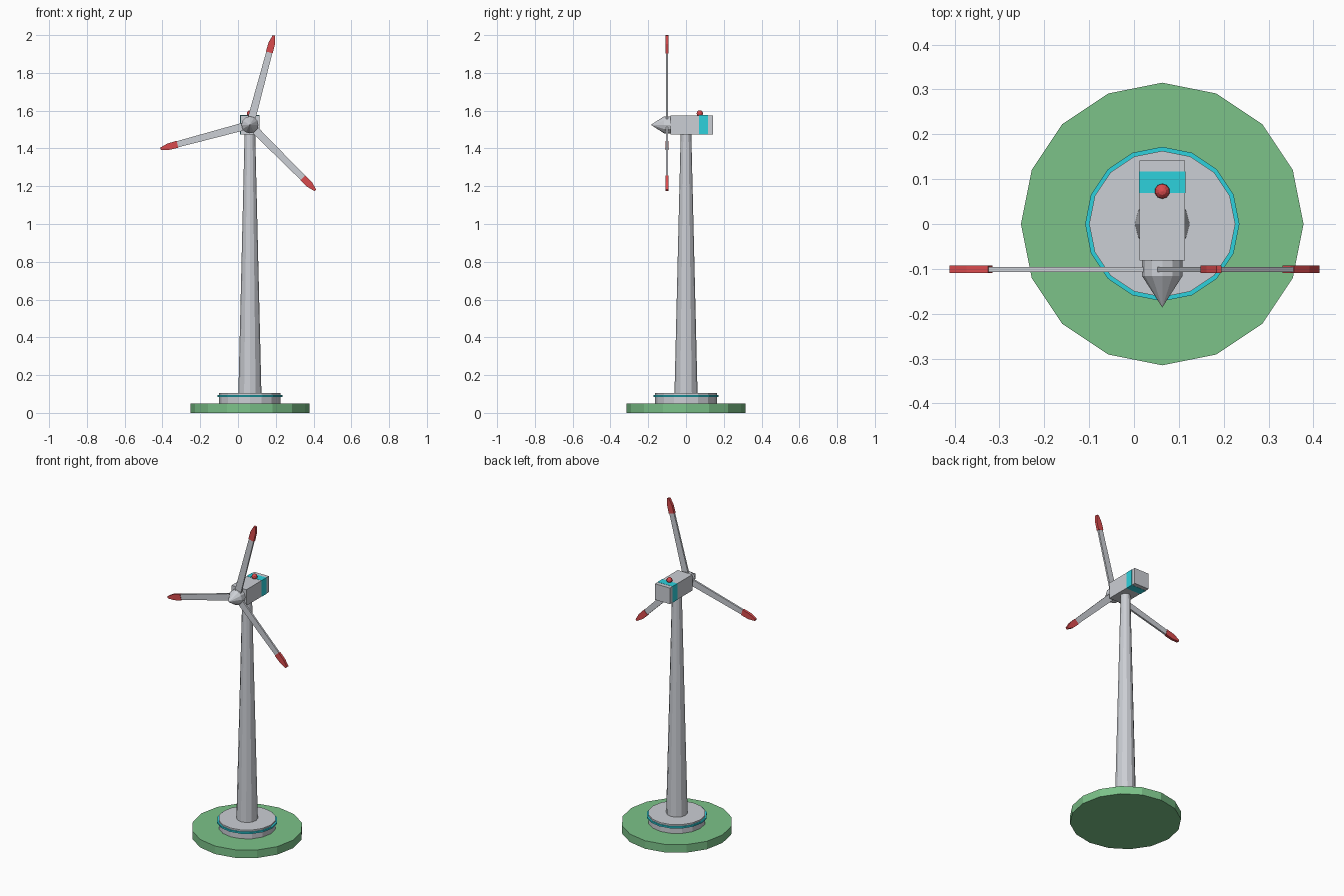
import bpy, bmesh, math
from mathutils import Matrix, Vector

cube = bpy.data.objects.get("Cube")
if cube:
    bpy.data.objects.remove(cube, do_unlink=True)


def material(name, rgb):
    m = bpy.data.materials.new(name)
    m.use_nodes = True
    m.diffuse_color = (*rgb, 1)
    m.node_tree.nodes["Principled BSDF"].inputs["Base Color"].default_value = (*rgb, 1)
    return m


GREY = material("light grey", (0.60, 0.62, 0.66))
GREEN = material("grass green", (0.20, 0.54, 0.25))
TEAL = material("teal", (0.026, 0.64, 0.72))
RED = material("warning red", (0.70, 0.07, 0.075))

AXIS_X = 0.063                            # tower axis
HUB = Vector((AXIS_X, -0.101, 1.525))     # rotor centre


def finish(name, bm, mat):
    bmesh.ops.recalc_face_normals(bm, faces=bm.faces)
    mesh = bpy.data.meshes.new(name)
    bm.to_mesh(mesh)
    bm.free()
    mesh.materials.append(mat)
    obj = bpy.data.objects.new(name, mesh)
    bpy.context.collection.objects.link(obj)
    return obj


def frustum(name, mat, sides, r1, r2, start, end):
    """Flat-sided cone or cylinder running from start to end."""
    start, end = Vector(start), Vector(end)
    bm = bmesh.new()
    bmesh.ops.create_cone(bm, cap_ends=True, segments=sides, radius1=r1,
                          radius2=r2, depth=(end - start).length)
    turn = Vector((0, 0, 1)).rotation_difference(end - start).to_matrix().to_4x4()
    bm.transform(Matrix.Translation((start + end) / 2) @ turn)
    return finish(name, bm, mat)


def box(name, mat, low, high):
    low, high = Vector(low), Vector(high)
    bm = bmesh.new()
    bmesh.ops.create_cube(bm, size=1)
    bm.transform(Matrix.Translation((low + high) / 2)
                 @ Matrix.Diagonal((*(high - low), 1)))
    return finish(name, bm, mat)


def blade_part(name, mat, profile, thickness, angle):
    """Extruded outline of (radius, half width) pairs, turned about the hub."""
    outline = [(-w, r) for r, w in profile] + [(w, r) for r, w in reversed(profile)]
    bm = bmesh.new()
    front = bm.faces.new([bm.verts.new((x, -thickness / 2, z)) for x, z in outline])
    grown = bmesh.ops.extrude_face_region(bm, geom=[front])["geom"]
    bmesh.ops.translate(bm, vec=(0, thickness, 0),
                        verts=[v for v in grown if isinstance(v, bmesh.types.BMVert)])
    bm.transform(Matrix.Translation(HUB) @ Matrix.Rotation(angle, 4, 'Y'))
    return finish(name, bm, mat)


# Ground, foundation and tower
def upright(name, mat, sides, r1, r2, z1, z2):
    return frustum(name, mat, sides, r1, r2, (AXIS_X, 0, z1), (AXIS_X, 0, z2))


upright("ground_disc", GREEN, 16, 0.315, 0.315, 0, 0.05)
upright("foundation", GREY, 16, 0.163, 0.163, 0.05, 0.105)
upright("foundation_ring", TEAL, 16, 0.172, 0.172, 0.085, 0.095)
upright("tower", GREY, 12, 0.061, 0.028, 0.105, 1.48)

# Nacelle with its wrapped band and warning light
half = 0.051
box("nacelle", GREY, (AXIS_X - half, -0.081, 1.475), (AXIS_X + half, 0.142, 1.575))
half += 0.001
box("nacelle_band", TEAL, (AXIS_X - half, 0.069, 1.474), (AXIS_X + half, 0.117, 1.576))

bm = bmesh.new()
bmesh.ops.create_uvsphere(bm, u_segments=10, v_segments=6, radius=0.017)
bm.transform(Matrix.Translation((AXIS_X, 0.073, 1.585)))
finish("warning_light", bm, RED)

# Hub and pointed spinner
hub_back = (AXIS_X, -0.079, HUB.z)
hub_front = (AXIS_X, -0.116, HUB.z)
frustum("hub", GREY, 12, 0.045, 0.045, hub_back, hub_front)
frustum("spinner", GREY, 12, 0.045, 0, hub_front, (AXIS_X, -0.186, HUB.z))

# Three blades with red tips
BLADE = [(0.015, 0.021), (0.40, 0.0165), (0.45, 0.0165), (0.489, 0.006)]
TIP = [(0.397, 0.0185), (0.447, 0.0175), (0.49, 0.006)]
for i in range(3):
    angle = math.radians(15 + 120 * i)
    blade_part(f"blade_{i + 1}", GREY, BLADE, 0.011, angle)
    blade_part(f"blade_tip_{i + 1}", RED, TIP, 0.016, angle)
